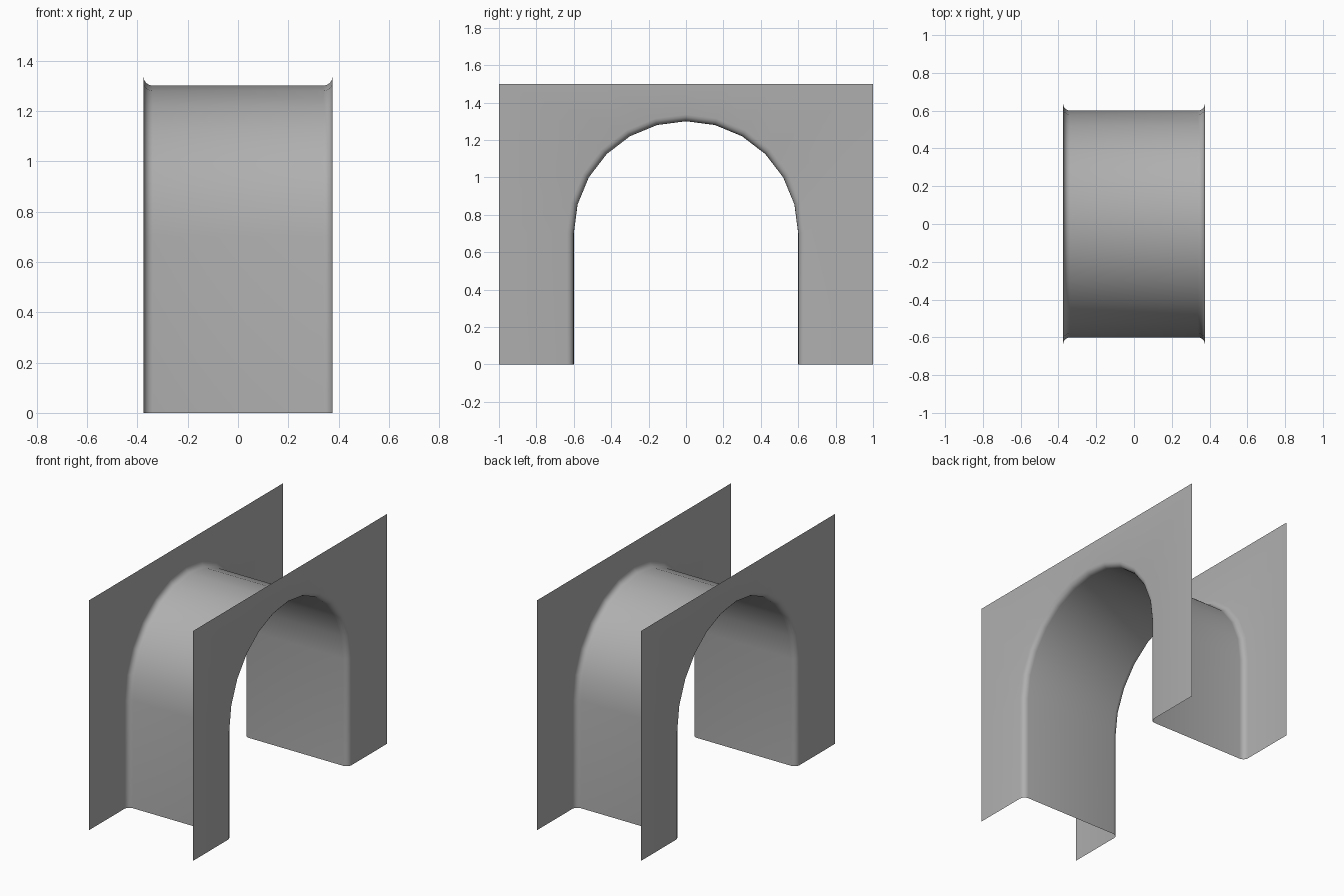
import bpy, bmesh
from math import sin, cos, pi, radians

if "Cube" in bpy.data.objects:
    bpy.data.objects.remove(bpy.data.objects["Cube"])

HALF_X, HALF_Y, TOP = 0.375, 1.0, 1.5     # wall position and size
R, SPRING, FILLET, SEGS = 0.6, 0.7, 0.036, 12


def arch(r):
    """Open arch outline (y, z): leg, 12-sided half circle, leg."""
    arc = [(r * cos(pi * i / SEGS), SPRING + r * sin(pi * i / SEGS)) for i in range(SEGS + 1)]
    return [(r, 0)] + arc + [(-r, 0)]


def wall_edge():
    """Rectangle outline matching the arch outline point for point."""
    pts = [(HALF_Y, 0)]
    for i in range(SEGS + 1):
        a = pi * i / SEGS
        c, s = cos(a), sin(a)
        if i in (SEGS // 4, 3 * SEGS // 4):          # wall corners
            pts.append((HALF_Y if c > 0 else -HALF_Y, TOP))
        else:
            t = min(HALF_Y / max(abs(c), 1e-6), (TOP - SPRING) / max(s, 1e-6))
            pts.append((t * c, SPRING + t * s))
    return pts + [(-HALF_Y, 0)]


# Stations from the barrel out through the rounded lip to the wall
half = []
for k in range(5):
    a = radians(90 * k / 4)
    half.append((HALF_X - FILLET + FILLET * sin(a), arch(R + FILLET * (1 - cos(a)))))
half.append((HALF_X, wall_edge()))
stations = [(-x, p) for x, p in reversed(half)] + half

# Loft the sheet through all stations
bm = bmesh.new()
rings = [[bm.verts.new((x, y, z)) for y, z in pts] for x, pts in stations]
for a, b in zip(rings, rings[1:]):
    for i in range(len(a) - 1):
        bm.faces.new((a[i], b[i], b[i + 1], a[i + 1]))
bmesh.ops.recalc_face_normals(bm, faces=bm.faces)
for f in bm.faces:
    f.smooth = True
mesh = bpy.data.meshes.new("arched_passage")
bm.to_mesh(mesh)
bm.free()

# Darker grey finish
grey = bpy.data.materials.new("dark_grey")
grey.diffuse_color = (0.43, 0.43, 0.43, 1)
grey.use_nodes = True
grey.node_tree.nodes["Principled BSDF"].inputs["Base Color"].default_value = grey.diffuse_color
mesh.materials.append(grey)
bpy.context.collection.objects.link(bpy.data.objects.new("arched_passage", mesh))
